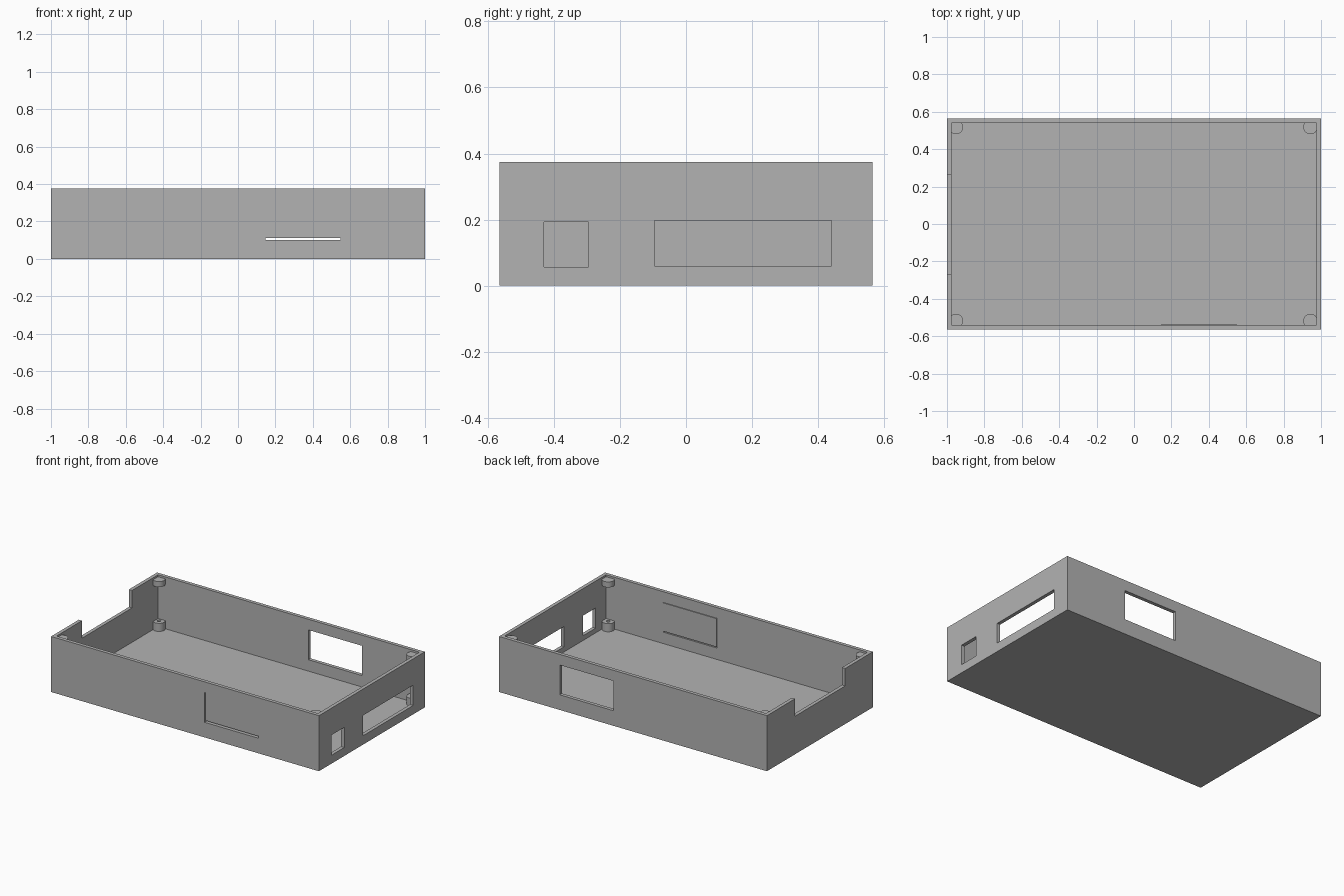
import bpy
import bmesh
from mathutils import Matrix, Vector

old = bpy.data.objects.get("Cube")
if old:
    bpy.data.objects.remove(old, do_unlink=True)

# Overall sizes
HX, HY, H = 1.0, 0.565, 0.375
WALL, FLOOR = 0.024, 0.025

grey = bpy.data.materials.new("plain grey")
grey.use_nodes = True
colour = (0.45, 0.45, 0.45, 1)
grey.diffuse_color = colour
grey.node_tree.nodes["Principled BSDF"].inputs["Base Color"].default_value = colour


def make(name, bm):
    mesh = bpy.data.meshes.new(name)
    bm.to_mesh(mesh)
    bm.free()
    mesh.materials.append(grey)
    obj = bpy.data.objects.new(name, mesh)
    bpy.context.collection.objects.link(obj)
    return obj


def box(name, x, y, z):
    lo, hi = (Vector(p) for p in zip(x, y, z))
    bm = bmesh.new()
    bmesh.ops.create_cube(bm, size=1)
    bmesh.ops.scale(bm, vec=hi - lo, verts=bm.verts)
    bmesh.ops.translate(bm, vec=(lo + hi) / 2, verts=bm.verts)
    return make(name, bm)


def cylinder(name, x, y, z, radius):
    bm = bmesh.new()
    bmesh.ops.create_cone(bm, cap_ends=True, segments=32, radius1=radius, radius2=radius,
                          depth=z[1] - z[0],
                          matrix=Matrix.Translation((x, y, (z[0] + z[1]) / 2)))
    return make(name, bm)


def cut(target, cutter):
    cutter.hide_render = True
    mod = target.modifiers.new("cut", 'BOOLEAN')
    mod.operation = 'DIFFERENCE'
    mod.solver = 'EXACT'
    mod.object = cutter
    bpy.context.view_layer.objects.active = target
    bpy.ops.object.modifier_apply(modifier=mod.name)
    bpy.data.objects.remove(cutter, do_unlink=True)


def smooth(obj):
    bpy.ops.object.select_all(action='DESELECT')
    obj.select_set(True)
    bpy.context.view_layer.objects.active = obj
    bpy.ops.object.shade_smooth_by_angle()


# Open tray
case = box("case_shell", (-HX, HX), (-HY, HY), (0, H))
cut(case, box("cavity", (-HX + WALL, HX - WALL), (-HY + WALL, HY - WALL), (FLOOR, H + 0.1)))

# Ports in the end walls and windows in the long walls
window_x, window_z = (0.147, 0.547), (0.102, 0.303)
openings = {
    "small_port": ((0.9, 1.1), (-0.43, -0.295), (0.057, 0.193)),
    "wide_port": ((0.9, 1.1), (-0.095, 0.44), (0.06, 0.197)),
    "end_notch": ((-1.1, -0.9), (-0.27, 0.265), (0.257, 0.5)),
    "back_window": (window_x, (0.5, 0.6), window_z),
    "front_window": (window_x, (-0.6, -0.5), window_z),
}
for name, size in openings.items():
    cut(case, box(name, *size))

# Panel set slightly inward in the front window, with a slot below it
box("front_panel", window_x, (-HY + 0.006, -HY + WALL + 0.006), (0.112, window_z[1]))

# Corner standoffs with screw holes, and retaining tabs above them
for x, side in ((-0.952, "right"), (0.943, "left")):
    for y, end in ((-0.518, "front"), (0.518, "back")):
        post = cylinder(f"{end}_{side}_standoff", x, y, (FLOOR - 0.01, 0.08), 0.038)
        cut(post, cylinder("screw_hole", x, y, (0.04, 0.1), 0.012))
        smooth(post)
        smooth(cylinder(f"{end}_{side}_retainer", x, y, (0.325, 0.362), 0.038))
